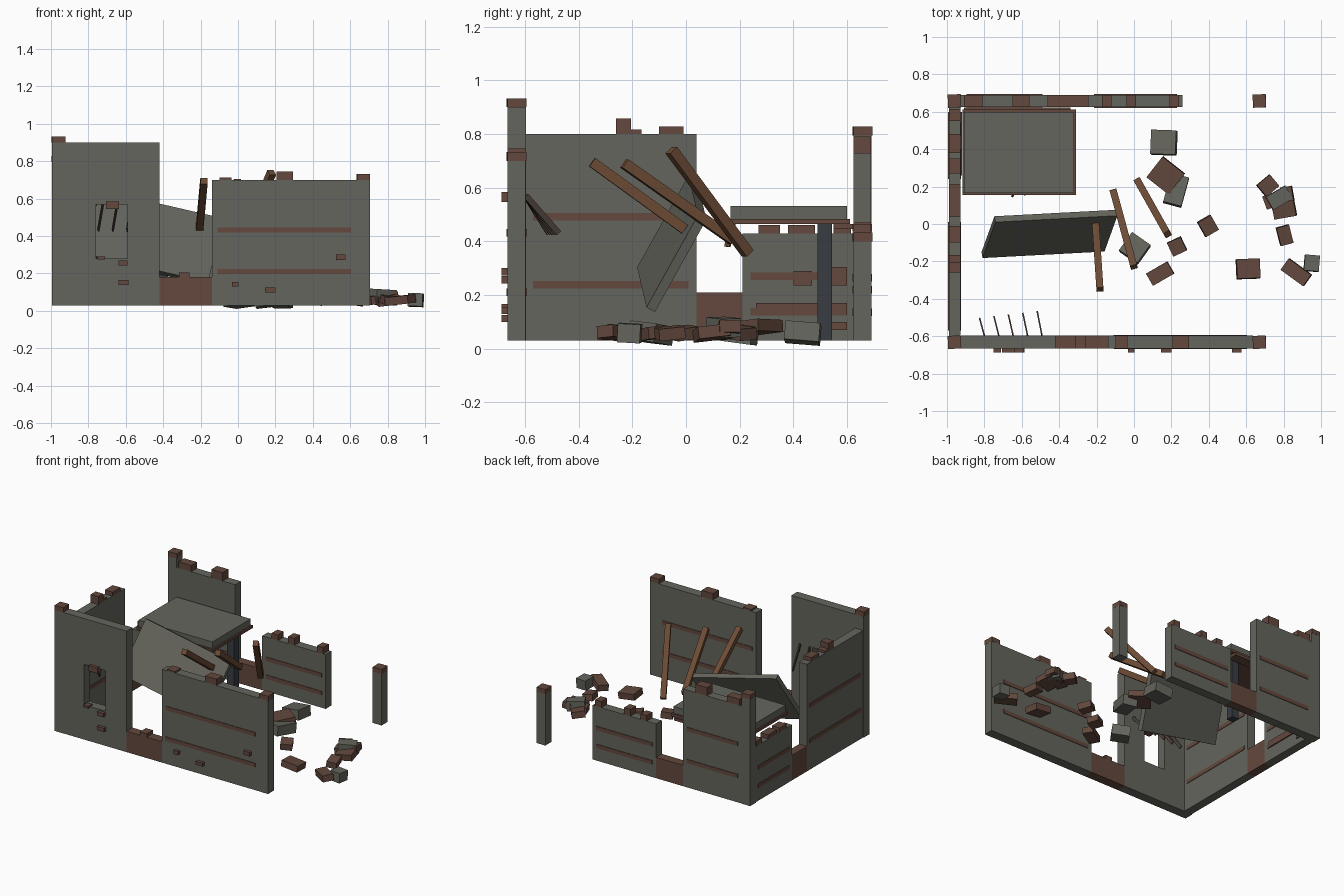
import bpy, math, random
from mathutils import Vector, Matrix, Euler

random.seed(4)

def mat(name, c):
    m = bpy.data.materials.new(name)
    m.diffuse_color = (*c, 1)
    return m

STONE = mat("stone", (0.13, 0.13, 0.11))
BRICK = mat("brick", (0.125, 0.065, 0.047))
WOOD = mat("wood", (0.15, 0.07, 0.035))
STEEL = mat("steel", (0.04, 0.045, 0.055))
DARK = mat("dark_wood", (0.06, 0.045, 0.035))

def block(name, size, matrix, m):
    """Box of the given size placed by a matrix."""
    sx, sy, sz = (s / 2 for s in size)
    v = [(x, y, z) for x in (-sx, sx) for y in (-sy, sy) for z in (-sz, sz)]
    f = [(0, 1, 3, 2), (4, 6, 7, 5), (0, 4, 5, 1), (2, 3, 7, 6), (0, 2, 6, 4), (1, 5, 7, 3)]
    me = bpy.data.meshes.new(name)
    me.from_pydata(v, [], f)
    me.materials.append(m)
    ob = bpy.data.objects.new(name, me)
    ob.matrix_world = matrix
    bpy.context.collection.objects.link(ob)
    return ob

def span(name, x, y, z, m, turn=0):
    """Box from min/max pairs, optionally turned about z."""
    lo, hi = zip(x, y, z)
    c = [(a + b) / 2 for a, b in zip(lo, hi)]
    return block(name, [b - a for a, b in zip(lo, hi)],
                 Matrix.Translation(c) @ Matrix.Rotation(math.radians(turn), 4, 'Z'), m)

def bar(name, a, b, w, d, m):
    """Box running from point a to point b."""
    a, b = Vector(a), Vector(b)
    q = (b - a).to_track_quat('Z', 'Y').to_matrix().to_4x4()
    return block(name, (w, d, (b - a).length), Matrix.Translation((a + b) / 2) @ q, m)

BASE = 0.03
# each side: thickness range, and whether it runs along x
SIDES = {"front": ((-0.665, -0.597), True), "back": ((0.625, 0.69), True),
         "left": ((-0.99, -0.928), False)}

def on_side(side, name, run, z, m, proud=0.0, turn=0):
    t, along_x = SIDES[side]
    t = (t[0] - proud, t[1] + proud)
    x, y = (run, t) if along_x else (t, run)
    return span(f"{side}_{name}", x, y, z, m, turn)

def wall(side, name, run, top):
    """Wall section with two brick courses showing on both faces."""
    on_side(side, name, run, (BASE, top), STONE)
    for k in (0.27, 0.60):
        z = BASE + k * (top - BASE)
        on_side(side, name + "_course", (run[0] + 0.03, run[1] - 0.03),
                (z - 0.014, z + 0.014), BRICK, 0.004)

# broken wall sections
wall("front", "right_wall", (-0.14, 0.635), 0.70)
wall("back", "tall_wall", (-0.925, -0.46), 0.73)
wall("back", "low_wall", (-0.245, 0.26), 0.42)
wall("left", "tall_wall", (-0.60, 0.04), 0.80)
wall("left", "low_wall", (0.21, 0.628), 0.43)

# front wall pieces around the window
for name, run, z in (("window_left", (-0.925, -0.76), (BASE, 0.90)),
                     ("window_right", (-0.59, -0.42), (BASE, 0.90)),
                     ("window_bottom", (-0.76, -0.59), (BASE, 0.28)),
                     ("window_top", (-0.76, -0.59), (0.57, 0.90))):
    on_side("front", name, run, z, STONE)

# low brick footings in the breaches
on_side("front", "footing", (-0.42, -0.14), (BASE, 0.18), BRICK)
on_side("back", "footing", (-0.46, -0.245), (BASE, 0.18), BRICK)
on_side("left", "footing", (0.04, 0.21), (BASE, 0.21), BRICK)

# corner posts with brick caps
for x, y, top in ((-0.96, -0.632, 0.90), (0.67, -0.632, 0.70),
                  (-0.96, 0.658, 0.795), (0.67, 0.658, 0.40)):
    span("corner_post", (x - 0.035, x + 0.035), (y - 0.034, y + 0.034), (BASE, top), STONE)
    span("post_cap", (x - 0.035, x + 0.035), (y - 0.035, y + 0.035), (top, top + 0.033), BRICK, 3)

# loose bricks left on the wall tops
for side, a, b, z, h in (("front", -0.10, -0.035, 0.70, 0.012), ("front", 0.205, 0.295, 0.70, 0.045),
                         ("front", -0.315, -0.26, 0.18, 0.025),
                         ("back", -0.91, -0.81, 0.73, 0.045), ("back", -0.65, -0.56, 0.73, 0.06),
                         ("back", -0.17, -0.12, 0.42, 0.04), ("back", -0.04, 0.01, 0.42, 0.05),
                         ("back", 0.19, 0.24, 0.42, 0.045),
                         ("left", -0.26, -0.205, 0.80, 0.057), ("left", -0.205, -0.165, 0.80, 0.017),
                         ("left", -0.10, -0.01, 0.80, 0.028),
                         ("left", 0.27, 0.35, 0.43, 0.03), ("left", 0.38, 0.48, 0.43, 0.03),
                         ("left", 0.55, 0.615, 0.43, 0.035)):
    on_side(side, "top_brick", (a, b), (z, z + h), BRICK)

# bricks standing out of the wall faces
for x, z, w, h in ((-0.672, 0.565, 0.07, 0.038), (-0.615, 0.257, 0.05, 0.027),
                   (-0.612, 0.152, 0.055, 0.027), (-0.73, 0.282, 0.04, 0.016),
                   (0.55, 0.287, 0.05, 0.028), (-0.015, 0.142, 0.035, 0.025), (0.172, 0.112, 0.055, 0.025)):
    span("face_brick", (x - w / 2, x + w / 2), (-0.688, -0.64), (z - h / 2, z + h / 2), BRICK)
for y, z, w, h in ((0.435, 0.262, 0.07, 0.055), (0.57, 0.27, 0.06, 0.07),
                   (0.43, 0.147, 0.34, 0.045), (0.57, 0.085, 0.06, 0.03)):
    span("inner_brick", (-0.95, -0.92), (y - w / 2, y + w / 2), (z - h / 2, z + h / 2), BRICK)

# broken shutter slats behind the window
for i in range(5):
    x = -0.80 + 0.077 * i
    bar("shutter_slat", (x, -0.597, 0.57), (x - 0.024, -0.51 + 0.009 * i, 0.43), 0.008, 0.022, DARK)

# remaining upper floor with its timber edge, joist stub and steel column
span("upper_floor", (-0.908, -0.32), (0.165, 0.60), (0.483, 0.532), STONE)
span("floor_boards", (-0.918, -0.31), (0.155, 0.612), (0.465, 0.484), BRICK)
span("floor_joist", (-0.91, -0.34), (0.55, 0.622), (0.445, 0.465), BRICK)
span("steel_column", (-0.43, -0.375), (0.49, 0.545), (BASE, 0.466), STEEL)
for x, y in ((-0.65, 0.15), (-0.585, 0.158)):
    bar("splinter", (x, y, 0.38), (x + 0.01, y + 0.02, 0.47), 0.012, 0.012, WOOD)

# fallen floor slab leaning into the room
e1 = Vector((0.66, 0.035, -0.152)).normalized()
e2 = Vector((0.07, 0.195, 0.35))
e2 = (e2 - e1 * e1.dot(e2)).normalized()
rot = Matrix((e1, e2, e1.cross(e2))).transposed().to_4x4()
block("fallen_slab", (0.67, 0.40, 0.036), Matrix.Translation((-0.452, -0.053, 0.392)) @ rot, STONE)

# fallen roof beams
for a, b in (((-0.182, -0.35, 0.695), (-0.205, -0.005, 0.445)),
             ((0.0, -0.23, 0.69), (-0.11, 0.175, 0.405)),
             ((0.18, -0.055, 0.74), (0.02, 0.23, 0.355))):
    bar("roof_beam", a, b, 0.038, 0.038, WOOD)

# rubble: x, y, width, depth, turn, material
rubble = ((0.16, 0.435, 0.135, 0.13, -2, STONE), (0.17, 0.26, 0.14, 0.15, 52, BRICK),
          (0.225, 0.18, 0.10, 0.16, -15, STONE), (0.395, -0.01, 0.08, 0.09, 30, BRICK),
          (0.23, -0.12, 0.08, 0.08, 25, BRICK), (0.14, -0.265, 0.13, 0.075, 30, BRICK),
          (0.005, -0.13, 0.12, 0.12, -35, STONE), (0.61, -0.24, 0.125, 0.105, 2, BRICK),
          (0.805, -0.06, 0.07, 0.10, 15, BRICK), (0.868, -0.258, 0.15, 0.075, -36, BRICK),
          (0.95, -0.21, 0.08, 0.085, -5, STONE), (0.715, 0.205, 0.09, 0.08, 40, BRICK),
          (0.80, 0.095, 0.12, 0.12, 10, BRICK), (0.775, 0.14, 0.12, 0.08, 30, STONE),
          (0.735, 0.125, 0.075, 0.075, 20, BRICK), (0.82, 0.16, 0.06, 0.08, 10, BRICK))
for i, (x, y, w, d, turn, m) in enumerate(rubble):
    h = 0.07 if m is STONE else 0.045
    tilt = Euler((random.uniform(-0.15, 0.15), random.uniform(-0.15, 0.15), math.radians(turn)))
    z = 0.08 if i in (1, 13, 15) else 0.058
    block("rubble", (w, d, h), Matrix.Translation((x, y, z)) @ tilt.to_matrix().to_4x4(), m)
